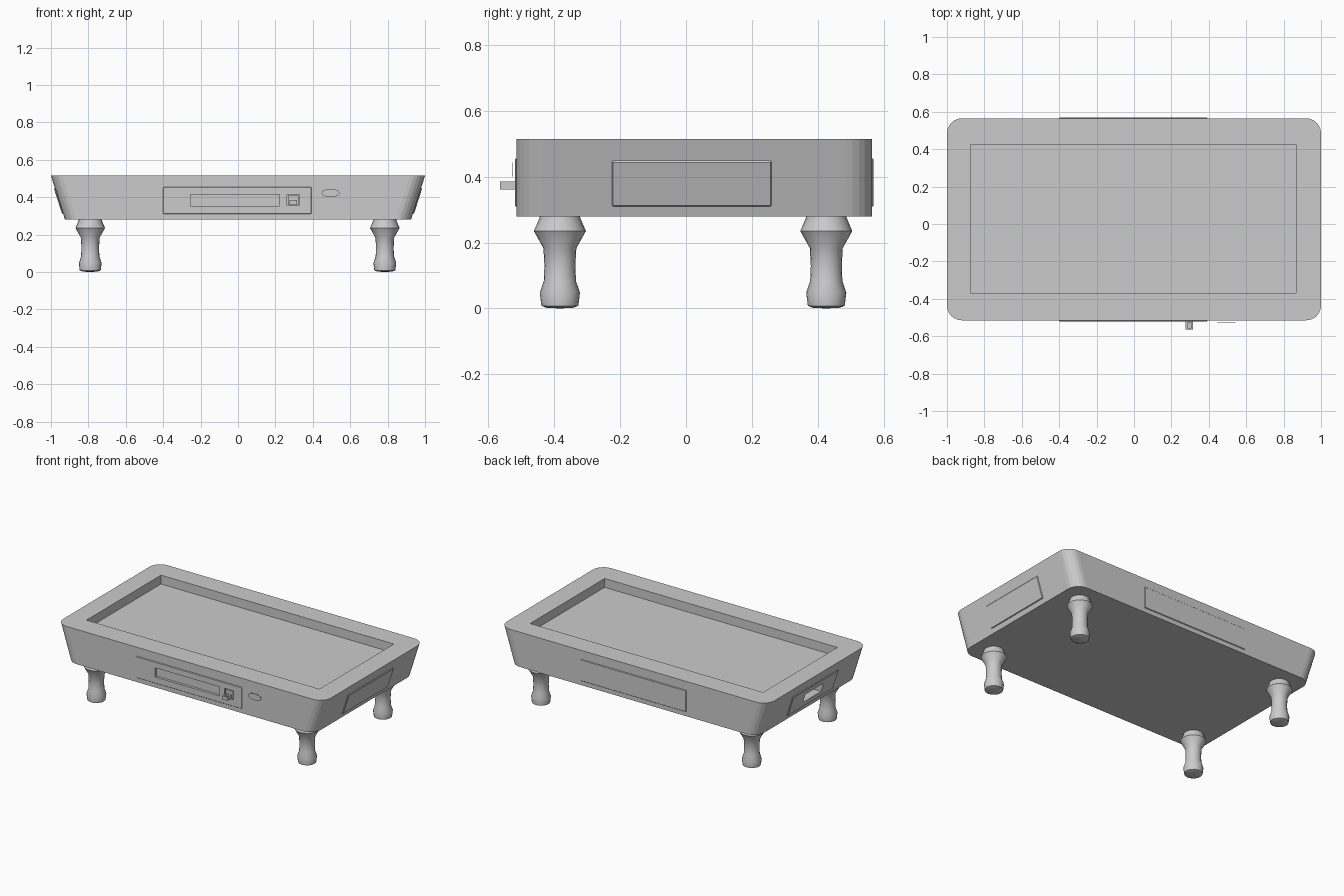
import bpy, bmesh, math
from mathutils import Matrix, Vector

cube = bpy.data.objects.get("Cube")
if cube:
    bpy.data.objects.remove(cube)


def make_material(name, rgb):
    mat = bpy.data.materials.new(name)
    mat.use_nodes = True
    mat.diffuse_color = (*rgb, 1)
    mat.node_tree.nodes["Principled BSDF"].inputs["Base Color"].default_value = (*rgb, 1)
    return mat


GREY = make_material("plain grey", (0.6, 0.6, 0.6))


def finish(name, bm, smooth=False):
    bmesh.ops.recalc_face_normals(bm, faces=bm.faces)
    mesh = bpy.data.meshes.new(name)
    bm.to_mesh(mesh)
    bm.free()
    mesh.materials.append(GREY)
    ob = bpy.data.objects.new(name, mesh)
    bpy.context.collection.objects.link(ob)
    if smooth:
        select(ob)
        bpy.ops.object.shade_smooth_by_angle(angle=math.radians(35))
    return ob


def select(ob):
    bpy.ops.object.select_all(action='DESELECT')
    ob.select_set(True)
    bpy.context.view_layer.objects.active = ob


def box(name, low, high, bevel=0, tilt=0):
    """Box between two corners, optionally bevelled and leaned about y."""
    low, high = Vector(low), Vector(high)
    bm = bmesh.new()
    bmesh.ops.create_cube(bm, size=1)
    bmesh.ops.scale(bm, vec=high - low, verts=bm.verts)
    if bevel:
        bmesh.ops.bevel(bm, geom=bm.edges[:], offset=bevel, segments=1, affect='EDGES')
    bmesh.ops.transform(bm, matrix=Matrix.Translation((low + high) / 2) @ Matrix.Rotation(tilt, 4, 'Y'),
                        verts=bm.verts)
    return finish(name, bm)


def cut(target, low, high):
    """Carve a box-shaped pocket and discard the cutter."""
    cutter = box("cutter", low, high)
    cutter.hide_render = True
    mod = target.modifiers.new("pocket", 'BOOLEAN')
    mod.operation = 'DIFFERENCE'
    mod.solver = 'EXACT'
    mod.object = cutter
    select(target)
    bpy.ops.object.modifier_apply(modifier=mod.name)
    bpy.data.objects.remove(cutter)


# Cabinet: rounded rectangle whose ends flare outward
FRONT, BACK, BASE, TOP = -0.515, 0.565, 0.28, 0.515
RADIUS, STEPS = 0.08, 6
FLARE = 0.075
MID_Y = (FRONT + BACK) / 2


def rounded_loop(bm, half_x, z):
    half_y = (BACK - FRONT) / 2
    loop = []
    for quarter, (sx, sy) in enumerate([(1, 1), (-1, 1), (-1, -1), (1, -1)]):
        for i in range(STEPS + 1):
            a = math.pi / 2 * (quarter + i / STEPS)
            loop.append(bm.verts.new((sx * (half_x - RADIUS) + RADIUS * math.cos(a),
                                      MID_Y + sy * (half_y - RADIUS) + RADIUS * math.sin(a), z)))
    return loop


bm = bmesh.new()
lower = rounded_loop(bm, 1 - FLARE, BASE)
upper = rounded_loop(bm, 1, TOP)
bm.faces.new(lower)
bm.faces.new(upper)
for i in range(len(lower)):
    j = (i + 1) % len(lower)
    bm.faces.new((lower[i], lower[j], upper[j], upper[i]))
cabinet = finish("cabinet", bm)

# Playing bed sunk below the rim
cut(cabinet, (-0.873, -0.37, 0.455), (0.867, 0.425, 0.6))

# Panels on the sloping ends
lean = math.atan2(FLARE, TOP - BASE)
end_x = 1 - FLARE * (TOP - 0.38) / (TOP - BASE)
panels = {}
for side, name in ((1, "left_end_panel"), (-1, "right_end_panel")):
    x = side * end_x
    panels[name] = box(name, (x - 0.006, -0.225, 0.307), (x + 0.006, 0.26, 0.453), 0.004, side * lean)

# Ball return opening in one end
for part in (cabinet, panels["right_end_panel"]):
    cut(part, (-1.1, -0.08, 0.35), (-0.895, 0.115, 0.41))

# Front and back panels
front_panel = box("front_panel", (-0.4, FRONT - 0.005, 0.31), (0.392, FRONT + 0.005, 0.455), 0.003)
box("back_panel", (-0.4, BACK - 0.005, 0.31), (0.392, BACK + 0.005, 0.455), 0.003)

# Ball viewing slot and coin mechanism
for part in (front_panel, cabinet):
    cut(part, (-0.255, FRONT - 0.1, 0.353), (0.222, FRONT + 0.012, 0.415))
    cut(part, (0.262, FRONT - 0.1, 0.355), (0.33, FRONT + 0.012, 0.415))
box("coin_plate", (0.268, FRONT - 0.003, 0.361), (0.324, FRONT + 0.014, 0.409))
slide = box("coin_slide", (0.276, FRONT - 0.05, 0.362), (0.316, FRONT + 0.01, 0.386))
cut(slide, (0.285, FRONT - 0.04, 0.368), (0.307, FRONT - 0.015, 0.4))

# Oval badge plate
bm = bmesh.new()
bmesh.ops.create_cone(bm, cap_ends=True, segments=32, radius1=1, radius2=1, depth=0.002)
bmesh.ops.transform(bm, matrix=Matrix.Translation((0.495, -0.528, 0.422)) @ Matrix.Rotation(math.pi / 2, 4, 'X')
                    @ Matrix.Diagonal((0.048, 0.022, 1, 1)), verts=bm.verts)
finish("oval_plate", bm)

# Turned legs
PROFILE = [(0, 0), (0.04, 0.002), (0.056, 0.008), (0.061, 0.048), (0.049, 0.083),
           (0.047, 0.13), (0.05, 0.183), (0.079, 0.235), (0.062, 0.275), (0.06, 0.29)]
for x, side in ((0.785, "left"), (-0.79, "right")):
    for y, end in ((-0.383, "front"), (0.426, "back")):
        bm = bmesh.new()
        verts = [bm.verts.new((r, 0, z)) for r, z in PROFILE]
        edges = [bm.edges.new(pair) for pair in zip(verts, verts[1:])]
        bmesh.ops.spin(bm, geom=verts + edges, cent=(0, 0, 0), axis=(0, 0, 1),
                       angle=math.tau, steps=20)
        bmesh.ops.remove_doubles(bm, verts=bm.verts, dist=0.0005)
        bmesh.ops.translate(bm, vec=(x, y, 0), verts=bm.verts)
        finish(f"{end}_{side}_leg", bm, smooth=True)
